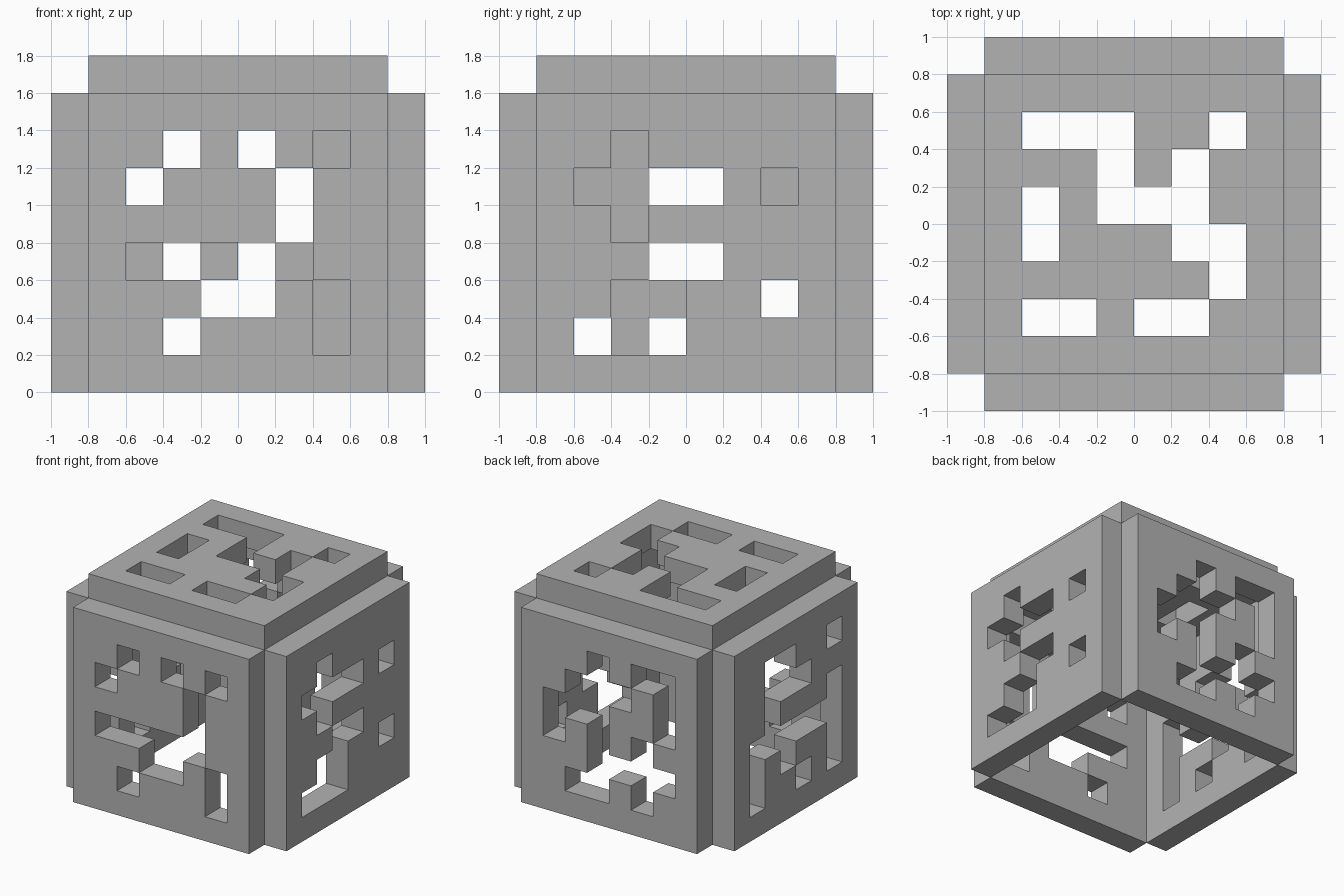
import bpy, bmesh
from mathutils import Vector

cube = bpy.data.objects.get("Cube")
if cube:
    bpy.data.objects.remove(cube, do_unlink=True)

gray = bpy.data.materials.new("plain_gray")
gray.use_nodes = True
color = (0.45, 0.45, 0.45, 1)
gray.diffuse_color = color
gray.node_tree.nodes["Principled BSDF"].inputs["Base Color"].default_value = color

CELL = 0.2


def fretwork_panel(name, origin, u, v, n, pattern):
    """Square panel, one cell thick; 'o' marks a pierced cell, rows run top down.
    origin is the corner where u and v start, n points outward."""
    u, v, n, origin = Vector(u), Vector(v), Vector(n), Vector(origin)
    rows = ["#" * 8] + ["#" + r + "#" for r in pattern.split()] + ["#" * 8]
    rows.reverse()
    bm = bmesh.new()
    corners = {}

    def corner(i, j):
        if (i, j) not in corners:
            corners[i, j] = bm.verts.new(origin + (u * i + v * j) * CELL)
        return corners[i, j]

    # solid cells of the inner face, then thickened outward
    for j, row in enumerate(rows):
        for i, mark in enumerate(row):
            if mark == "#":
                bm.faces.new([corner(i, j), corner(i + 1, j),
                              corner(i + 1, j + 1), corner(i, j + 1)])
    base = bm.faces[:]
    result = bmesh.ops.extrude_face_region(bm, geom=base, use_keep_orig=True)
    moved = [g for g in result["geom"] if isinstance(g, bmesh.types.BMVert)]
    bmesh.ops.translate(bm, verts=moved, vec=n * CELL)
    bmesh.ops.recalc_face_normals(bm, faces=bm.faces[:])
    mesh = bpy.data.meshes.new(name)
    bm.to_mesh(mesh)
    bm.free()
    mesh.materials.append(gray)
    obj = bpy.data.objects.new(name, mesh)
    bpy.context.collection.objects.link(obj)


X, Y, Z = (1, 0, 0), (0, 1, 0), (0, 0, 1)
H = 0.8

# Front and back panels, columns run along +x
fretwork_panel("front_panel", (-H, -H, 0), X, Z, (0, -1, 0), """
#o#o#o
o###o#
####o#
ooooo#
##oo#o
#o###o""")
fretwork_panel("back_panel", (-H, H, 0), X, Z, Y, """
oo#o##
o#ooo#
o##ooo
#o#o#o
oooo##
#o#oo#""")

# Side panels, columns run along +y
fretwork_panel("left_panel", (H, -H, 0), Y, Z, X, """
#o####
oooo#o
#o####
##oo##
#oo##o
ooo###""")
fretwork_panel("right_panel", (-H, -H, 0), Y, Z, (-1, 0, 0), """
o##oo#
##ooo#
o###o#
oooooo
o##o#o
o#o##o""")

# Top panel, columns along +x and rows from back to front
fretwork_panel("top_panel", (-H, -H, 2 * H), X, Y, Z, """
ooo##o
##o#o#
o#ooo#
o###oo
#####o
oo#oo#""")
